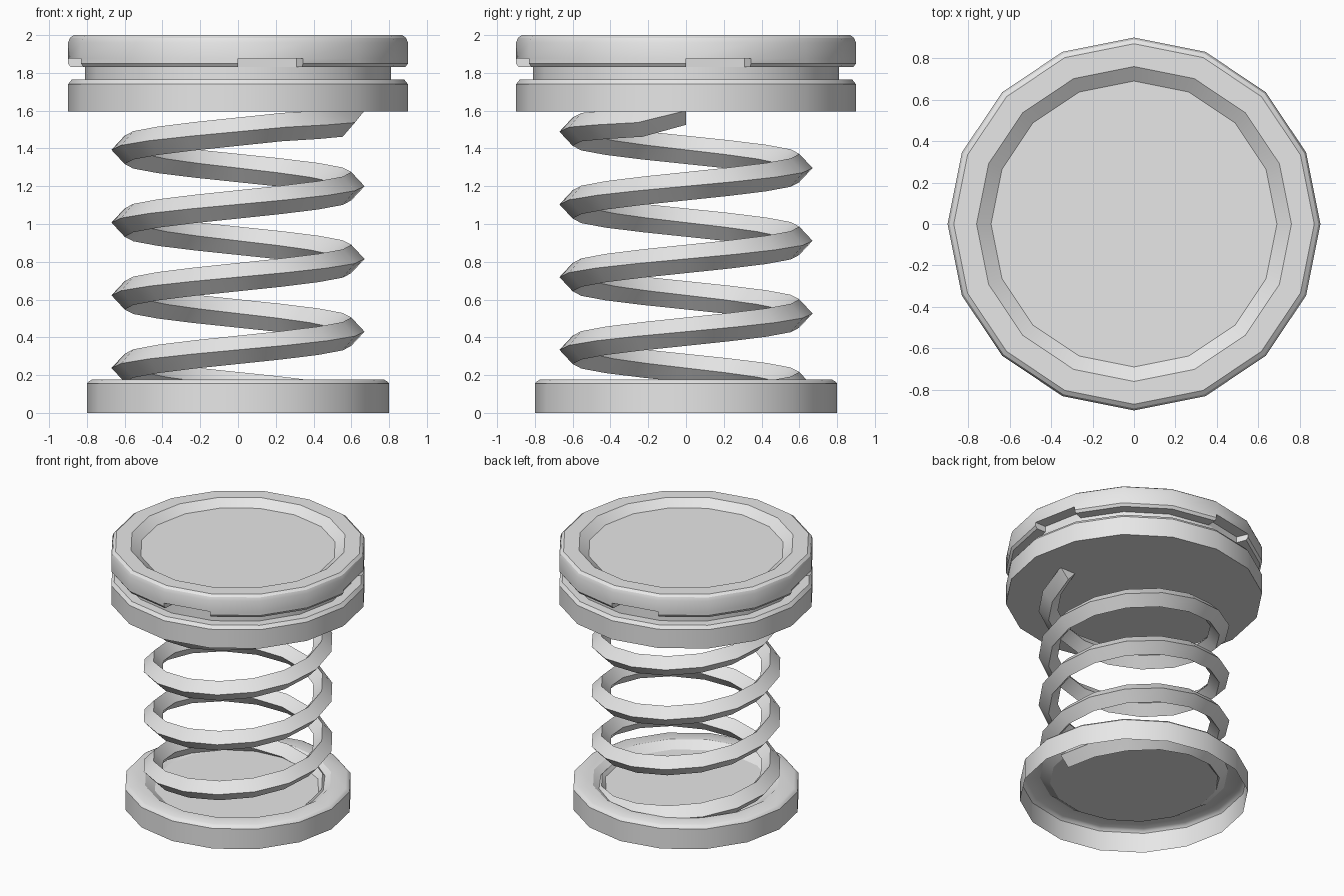
import bpy, bmesh, math

if "Cube" in bpy.data.objects:
    bpy.data.objects.remove(bpy.data.objects["Cube"])

SIDES = 16
STEP = 2 * math.pi / SIDES

grey = bpy.data.materials.new("plain_grey")
grey.diffuse_color = (0.8, 0.8, 0.8, 1)
grey.use_nodes = True
grey.node_tree.nodes["Principled BSDF"].inputs["Base Color"].default_value = grey.diffuse_color


def finish(bm, name):
    mesh = bpy.data.meshes.new(name)
    bm.to_mesh(mesh)
    bm.free()
    mesh.materials.append(grey)
    obj = bpy.data.objects.new(name, mesh)
    bpy.context.collection.objects.link(obj)
    bpy.ops.object.select_all(action='DESELECT')
    bpy.context.view_layer.objects.active = obj
    obj.select_set(True)
    bpy.ops.object.shade_smooth_by_angle(angle=math.radians(30))
    return obj


def ring(bm, r, z):
    return [bm.verts.new((r * math.cos(i * STEP), r * math.sin(i * STEP), z))
            for i in range(SIDES)]


def strip(bm, low, high, segments=range(SIDES)):
    for i in segments:
        j = (i + 1) % SIDES
        bm.faces.new((low[i], low[j], high[j], high[i]))


def lathe(bm, profile, cap_bottom=False, cap_top=False):
    rings = [ring(bm, r, z) for r, z in profile]
    for low, high in zip(rings, rings[1:]):
        strip(bm, low, high)
    if cap_bottom:
        bm.faces.new(rings[0][::-1])
    if cap_top:
        bm.faces.new(rings[-1])
    return rings


# Base: hollow foot with a shallow dish in its top
bm = bmesh.new()
lathe(bm, [(0.80, 0), (0.80, 0.155), (0.79, 0.167), (0.77, 0.178),
           (0.66, 0.178), (0.59, 0.13)], cap_top=True)
finish(bm, "base")

# Upper plate with its neck
bm = bmesh.new()
lathe(bm, [(0.90, 1.595), (0.90, 1.74), (0.88, 1.765), (0.81, 1.765),
           (0.81, 1.83)], cap_bottom=True)
finish(bm, "upper_plate")

# Cap: rounded rim, dished top and four notches in the lower edge
bm = bmesh.new()
notched = range(0, SIDES, 4)
solid = [i for i in range(SIDES) if i % 4]
rings = lathe(bm, [(0.90, 1.875), (0.90, 1.96), (0.89, 1.985), (0.87, 2.0),
                   (0.76, 2.0), (0.69, 1.95)], cap_top=True)
lip = rings[0]
inner, under, edge = ring(bm, 0.81, 1.83), ring(bm, 0.885, 1.83), ring(bm, 0.90, 1.85)
recess = ring(bm, 0.81, 1.875)
for low, high in ((inner, under), (under, edge), (edge, lip)):
    strip(bm, low, high, solid)
for low, high in ((inner, recess), (recess, lip)):
    strip(bm, low, high, notched)
for i in notched:
    for k, order in ((i, -1), (i + 1, 1)):
        wall = [loop[k] for loop in (inner, under, edge, lip, recess)]
        bm.faces.new(wall[::order])
loose = [v for v in bm.verts if not v.link_faces]
bmesh.ops.delete(bm, geom=loose, context='VERTS')
finish(bm, "cap")

# Spring: four turns of a diamond section, with the top end bent up into the plate
bm = bmesh.new()
turns, pitch, start = 4, 0.385, 0.045
count = turns * SIDES
bent = {count - 2: 1.525, count - 1: 1.537, count: 1.60}
section = [(0.67, 0), (0.60, 0.075), (0.535, 0), (0.60, -0.075)]
previous = None
for n in range(count + 1):
    a = n * STEP
    z = bent.get(n, max(start + pitch * n / SIDES, 0.08))
    loop = [bm.verts.new((r * math.cos(a), r * math.sin(a), z + dz))
            for r, dz in section]
    if previous:
        for i in range(4):
            j = (i + 1) % 4
            bm.faces.new((previous[i], previous[j], loop[j], loop[i]))
    if n in (0, count):
        bm.faces.new(loop)
    previous = loop
bmesh.ops.recalc_face_normals(bm, faces=bm.faces)
finish(bm, "spring")
